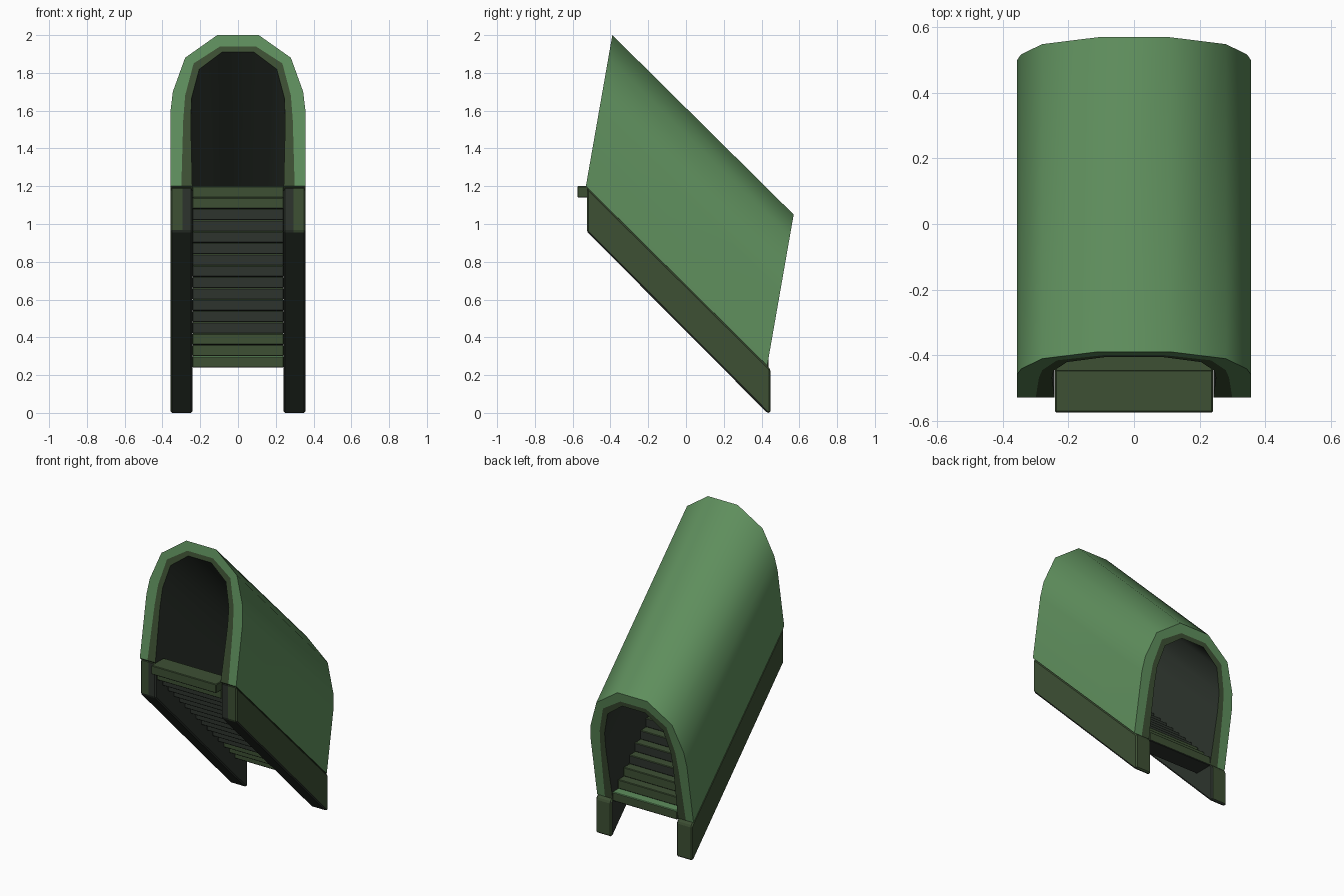
import bpy, bmesh, math
from mathutils import Vector

if "Cube" in bpy.data.objects:
    bpy.data.objects.remove(bpy.data.objects["Cube"])


def material(name, rgb):
    m = bpy.data.materials.new(name)
    m.diffuse_color = (*rgb, 1)
    m.use_nodes = True
    m.node_tree.nodes["Principled BSDF"].inputs["Base Color"].default_value = m.diffuse_color
    return m


MATS = [material("leaf green", (0.115, 0.275, 0.11)),
        material("dark olive", (0.047, 0.08, 0.034)),
        material("charcoal green", (0.026, 0.034, 0.026))]
GREEN, OLIVE, DARK = 0, 1, 2


def finish(name, bm, bevel=0.0, smooth=False):
    bmesh.ops.recalc_face_normals(bm, faces=bm.faces)
    me = bpy.data.meshes.new(name)
    bm.to_mesh(me)
    bm.free()
    for m in MATS:
        me.materials.append(m)
    if smooth:
        me.shade_smooth()
        me.set_sharp_from_angle(angle=math.radians(42))
    ob = bpy.data.objects.new(name, me)
    bpy.context.collection.objects.link(ob)
    if bevel:
        b = ob.modifiers.new("edge", 'BEVEL')
        b.width, b.segments = bevel, 1
    return ob


# Arched hood: three half profiles (x, z), sheared down the slope
OUTER = [(0.357, 1.2), (0.357, 1.6), (0.345, 1.7), (0.28, 1.88), (0.11, 2.0)]
MIDDLE = [(0.30, 1.2), (0.29, 1.55), (0.28, 1.68), (0.235, 1.85), (0.095, 1.94)]
INNER = [(0.242, 1.2), (0.25, 1.55), (0.245, 1.67), (0.205, 1.82), (0.085, 1.91)]
SLOPE = Vector((0, 0.96, -0.95))
bm = bmesh.new()


def arch(half, offset):
    pts = half + [(-x, z) for x, z in reversed(half)]
    return [bm.verts.new(Vector((x, -0.53 + (z - 1.2) * 0.175, z)) + offset) for x, z in pts]


f_out, f_mid, f_in = [arch(p, Vector()) for p in (OUTER, MIDDLE, INNER)]
b_out, b_mid, b_in = [arch(p, SLOPE) for p in (OUTER, MIDDLE, INNER)]
ring = [(f_out, GREEN), (f_mid, OLIVE), (f_in, DARK), (b_in, OLIVE), (b_mid, GREEN), (b_out, GREEN)]
for k, (a, mat) in enumerate(ring):
    b = ring[(k + 1) % 6][0]
    for i in range(len(a) - 1):
        bm.faces.new((a[i], a[i + 1], b[i + 1], b[i])).material_index = mat
# closed feet of the hood walls
for i in (0, -1):
    bm.faces.new([loop[i] for loop, _ in ring]).material_index = OLIVE
finish("arched_hood", bm, smooth=True)

# Sloping side beams under the hood, with dark inner and under sides
SIDE = [(-0.525, 0.96), (-0.525, 1.195), (0.43, 0.25), (0.447, 0.23), (0.447, 0.0), (0.43, 0.0)]
for name, s in (("right_beam", 1), ("left_beam", -1)):
    bm = bmesh.new()
    loops = [[bm.verts.new((s * x, y, z)) for y, z in SIDE] for x in (0.242, 0.295, 0.357)]
    for a, b, inside in ((loops[0], loops[1], True), (loops[1], loops[2], False)):
        for i in range(6):
            j = (i + 1) % 6
            f = bm.faces.new((a[i], a[j], b[j], b[i]))
            f.material_index = DARK if i >= 4 or (inside and i == 0) else OLIVE
    bm.faces.new(loops[0]).material_index = DARK
    bm.faces.new(loops[2]).material_index = OLIVE
    finish(name, bm, 0.008)

# Flight of steps going down to the back; the middle ones have dark risers
for n in range(16):
    bm = bmesh.new()
    bmesh.ops.create_cube(bm, size=1)
    y0, top = -0.575 + n * 0.0588, 1.2 - n * 0.06
    for v in bm.verts:
        v.co = Vector((v.co.x * 0.482, y0 + (v.co.y + 0.5) * 0.13, top - 0.03 + v.co.z * 0.06))
    bm.normal_update()
    for f in bm.faces:
        middle = 2 <= n <= 12 and abs(f.normal.y) > 0.5
        f.material_index = DARK if middle or f.normal.z < -0.5 else OLIVE
        if n == 15 and f.normal.z > 0.5:
            f.material_index = GREEN
    finish("step_%02d" % (n + 1), bm, 0.004)
